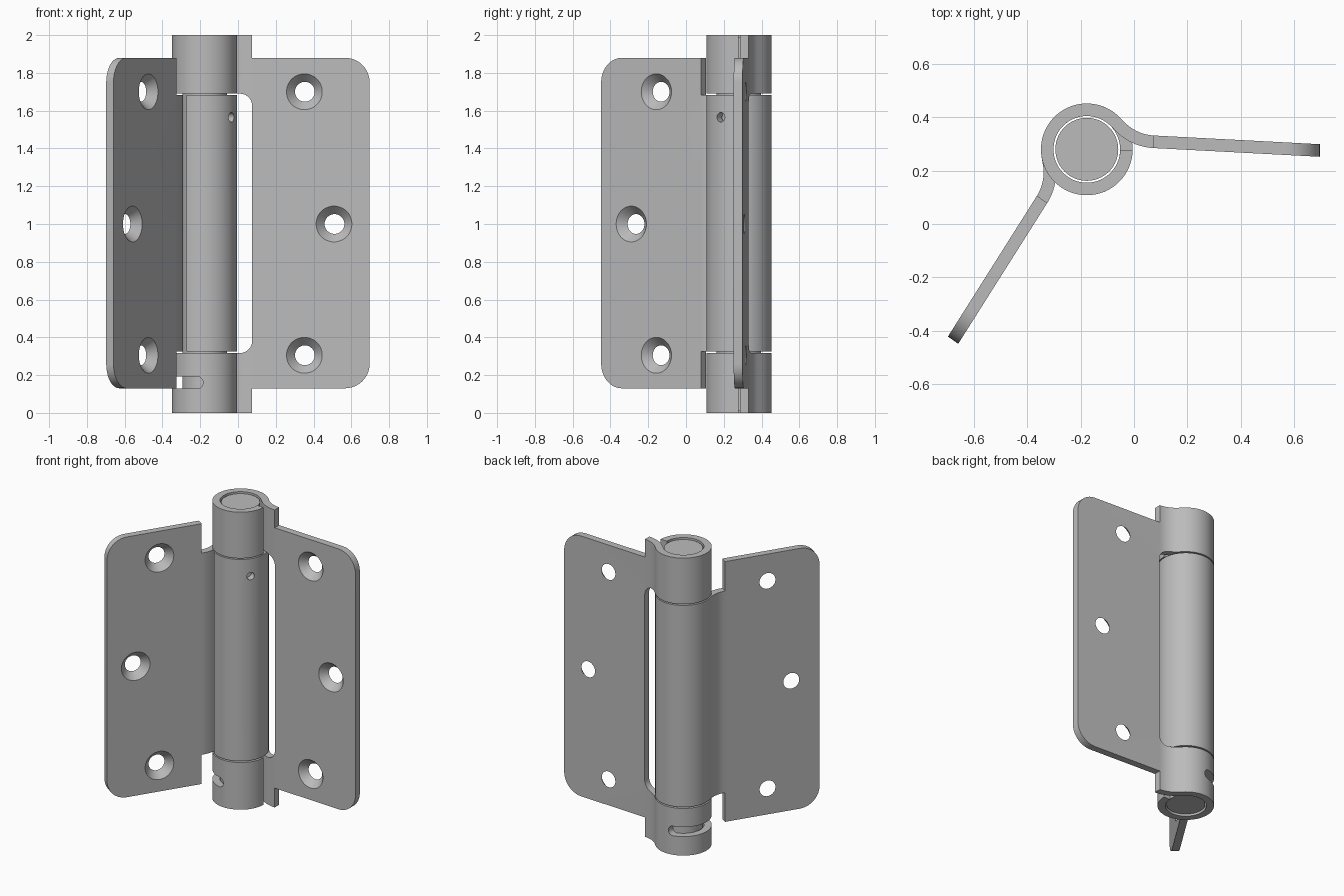
import bpy, bmesh
from math import sin, cos, radians, pi
from mathutils import Matrix, Vector

if "Cube" in bpy.data.objects:
    bpy.data.objects.remove(bpy.data.objects["Cube"])

steel = bpy.data.materials.new("grey steel")
steel.use_nodes = True
GREY = (0.5, 0.5, 0.5, 1)
steel.diffuse_color = GREY
steel.node_tree.nodes["Principled BSDF"].inputs["Base Color"].default_value = GREY

PIN = Vector((-0.177, 0.28, 0))      # hinge axis
OUTER, THICK = 0.172, 0.047
TILT = radians(-3)                   # direction of a leaf in its own frame
BEND_END = Vector((0.25, 0.028))
PLATE_END = 0.874
MIRROR = Matrix.Rotation(radians(-125.3), 4, 'Z') @ Matrix.Diagonal((1, -1, 1, 1))


def make(name, bm):
    bmesh.ops.recalc_face_normals(bm, faces=bm.faces)
    mesh = bpy.data.meshes.new(name)
    bm.to_mesh(mesh)
    bm.free()
    mesh.materials.append(steel)
    obj = bpy.data.objects.new(name, mesh)
    bpy.context.collection.objects.link(obj)
    return obj


def boolean(obj, cutter, operation='DIFFERENCE'):
    mod = obj.modifiers.new("cut", 'BOOLEAN')
    mod.object, mod.operation, mod.solver = cutter, operation, 'EXACT'
    bpy.context.view_layer.objects.active = obj
    bpy.ops.object.modifier_apply(modifier=mod.name)
    bpy.data.objects.remove(cutter)


def smooth(obj):
    bpy.ops.object.select_all(action='DESELECT')
    obj.select_set(True)
    bpy.context.view_layer.objects.active = obj
    bpy.ops.object.shade_smooth_by_angle(angle=radians(30))


def rolled_strip(name):
    """Sheet rolled into a barrel, then bent out into a straight leaf."""
    mid = OUTER - THICK / 2
    path = []                                    # (point, heading)
    for i in range(73):
        a = radians(-1 - 314 * i / 72)
        path.append((Vector((cos(a), sin(a))) * mid, a - pi / 2))
    heading = radians(-45)
    p = path[-1][0] + 0.03 * Vector((cos(heading), sin(heading)))
    radius = 0.19
    centre = p + radius * Vector((-sin(heading), cos(heading)))
    for i in range(13):
        h = heading + (TILT - heading) * i / 12
        path.append((centre + radius * Vector((sin(h), -cos(h))), h))
    path.append((path[-1][0] + 0.65 * Vector((cos(TILT), sin(TILT))), TILT))

    bm = bmesh.new()
    rows = []
    for p, h in path:
        side = Vector((-sin(h), cos(h))) * THICK / 2
        rows.append([bm.verts.new((q.x, q.y, z)) for q, z in
                     ((p - side, 0), (p + side, 0), (p + side, 2), (p - side, 2))])
    for a, b in zip(rows, rows[1:]):
        for k in range(4):
            bm.faces.new((a[k], a[(k + 1) % 4], b[(k + 1) % 4], b[k]))
    bm.faces.new(rows[0])
    bm.faces.new(rows[-1])
    return make(name, bm)


def prism(outline):
    """Outline in x, z with an optional corner radius, extruded along y."""
    pts = []
    for i, corner in enumerate(outline):
        c = Vector(corner[:2])
        if len(corner) == 2:
            pts.append(c)
            continue
        r = corner[2]
        u = (Vector(outline[i - 1][:2]) - c).normalized() * r
        v = (Vector(outline[(i + 1) % len(outline)][:2]) - c).normalized() * r
        for k in range(11):
            t = k / 10 * pi / 2
            pts.append(c + u * (1 - sin(t)) + v * (1 - cos(t)))
    bm = bmesh.new()
    face = bm.faces.new([bm.verts.new((p.x, -0.5, p.y)) for p in pts])
    ext = bmesh.ops.extrude_face_region(bm, geom=[face])
    moved = [g for g in ext["geom"] if isinstance(g, bmesh.types.BMVert)]
    bmesh.ops.translate(bm, vec=(0, 1, 0), verts=moved)
    return make("cutter", bm)


def cone(name, r1, r2, depth, matrix, segments=48):
    bm = bmesh.new()
    bmesh.ops.create_cone(bm, cap_ends=True, segments=segments, radius1=r1,
                          radius2=r2, depth=depth, matrix=matrix)
    return make(name, bm)


def leaf(name, outline):
    obj = rolled_strip(name)
    boolean(obj, prism(outline), 'INTERSECT')
    # countersunk screw holes
    for along, z in ((0.28, 0.305), (0.437, 1.0), (0.28, 1.70)):
        p = BEND_END + along * Vector((cos(TILT), sin(TILT)))
        m = (Matrix.Translation((p.x, p.y, z)) @ Matrix.Rotation(TILT, 4, 'Z')
             @ Matrix.Rotation(-pi / 2, 4, 'X'))
        boolean(obj, cone("cutter", 0.110, 0.038, 0.08, m))
    return obj


plate = [(PLATE_END, 0.13, 0.13), (PLATE_END, 1.88, 0.13)]

# leaf with the two end knuckles
end_leaf = leaf("left_leaf_with_end_knuckles",
                [(-0.5, -0.1), (0.25, -0.1), (0.25, 0.13)] + plate +
                [(0.25, 1.88), (0.25, 2.1), (-0.5, 2.1), (-0.5, 1.69),
                 (0.252, 1.69, 0.065), (0.252, 0.317, 0.065), (-0.5, 0.317)])
# tension adjusting slot in the lower knuckle
boolean(end_leaf, prism([(-0.5, 0.128), (-0.008, 0.128, 0.0315),
                         (-0.008, 0.192, 0.0315), (-0.5, 0.192)]))

# leaf with the long middle knuckle
middle_leaf = leaf("right_leaf_with_middle_knuckle",
                   [(-0.5, 0.326), (0.25, 0.326), (0.25, 0.13)] + plate +
                   [(0.25, 1.88), (0.25, 1.682), (-0.5, 1.682)])
middle_leaf.data.transform(MIRROR)
middle_leaf.data.flip_normals()
# small pin hole in the middle knuckle
out = Vector((cos(radians(-34)), sin(radians(-34)), 0))
hole = Matrix.Translation(out * 0.16 + Vector((0, 0, 1.565))) @ \
    out.to_track_quat('Z', 'Y').to_matrix().to_4x4()
boolean(middle_leaf, cone("cutter", 0.025, 0.025, 0.1, hole, 24))

# spring core inside the barrel
core = cone("spring_core", 0.118, 0.118, 1.98, Matrix.Translation((0, 0, 1)), 64)

for part in (end_leaf, middle_leaf, core):
    part.data.transform(Matrix.Translation(PIN))
    smooth(part)
